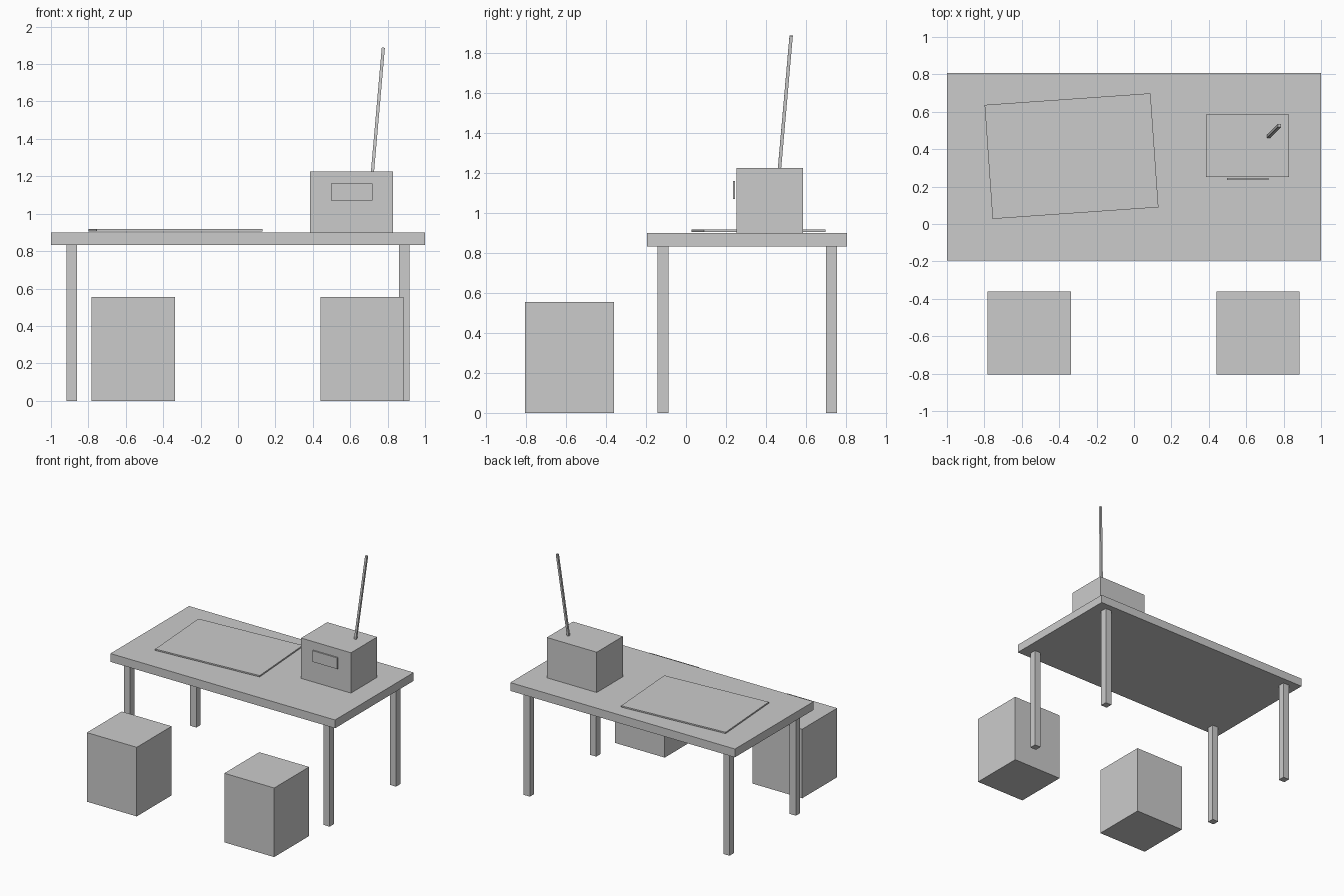
import bpy
from math import radians

cube = bpy.data.objects.get("Cube")
if cube:
    bpy.data.objects.remove(cube, do_unlink=True)

# Single plain grey for everything
grey = bpy.data.materials.new("plain grey")
grey.use_nodes = True
color = (0.6, 0.6, 0.6, 1)
grey.diffuse_color = color
grey.node_tree.nodes["Principled BSDF"].inputs["Base Color"].default_value = color


def box(name, center, size, rotation=(0, 0, 0)):
    bpy.ops.mesh.primitive_cube_add(size=1, location=center)
    ob = bpy.context.object
    ob.name = name
    ob.scale = size
    ob.rotation_euler = [radians(a) for a in rotation]
    ob.data.materials.append(grey)
    return ob


# Table: slab on four square legs
TABLE_Y = 0.306
box("table_top", (0, TABLE_Y, 0.867), (2, 1, 0.067))
for side, sx in (("right", -1), ("left", 1)):
    for end, sy in (("front", -1), ("back", 1)):
        box(f"{end}_{side}_leg", (sx * 0.889, TABLE_Y + sy * 0.422, 0.417),
            (0.055, 0.055, 0.834))

# Block stools in front of the table
for side, x in (("right", -0.56), ("left", 0.664)):
    box(f"{side}_stool", (x, -0.583, 0.278), (0.444, 0.444, 0.556))

# Thin sheet lying slightly turned, just above the table top
box("map_sheet", (-0.334, 0.363, 0.9115), (0.889, 0.611, 0.011), (0, 0, 4))

# Radio with a front panel and a leaning aerial
box("radio_body", (0.607, 0.419, 1.0625), (0.444, 0.333, 0.325))
box("radio_panel", (0.608, 0.24, 1.116), (0.222, 0.011, 0.09))
box("radio_aerial", (0.748, 0.497, 1.556), (0.0167, 0.0167, 0.667), (-5, 5, 0))
